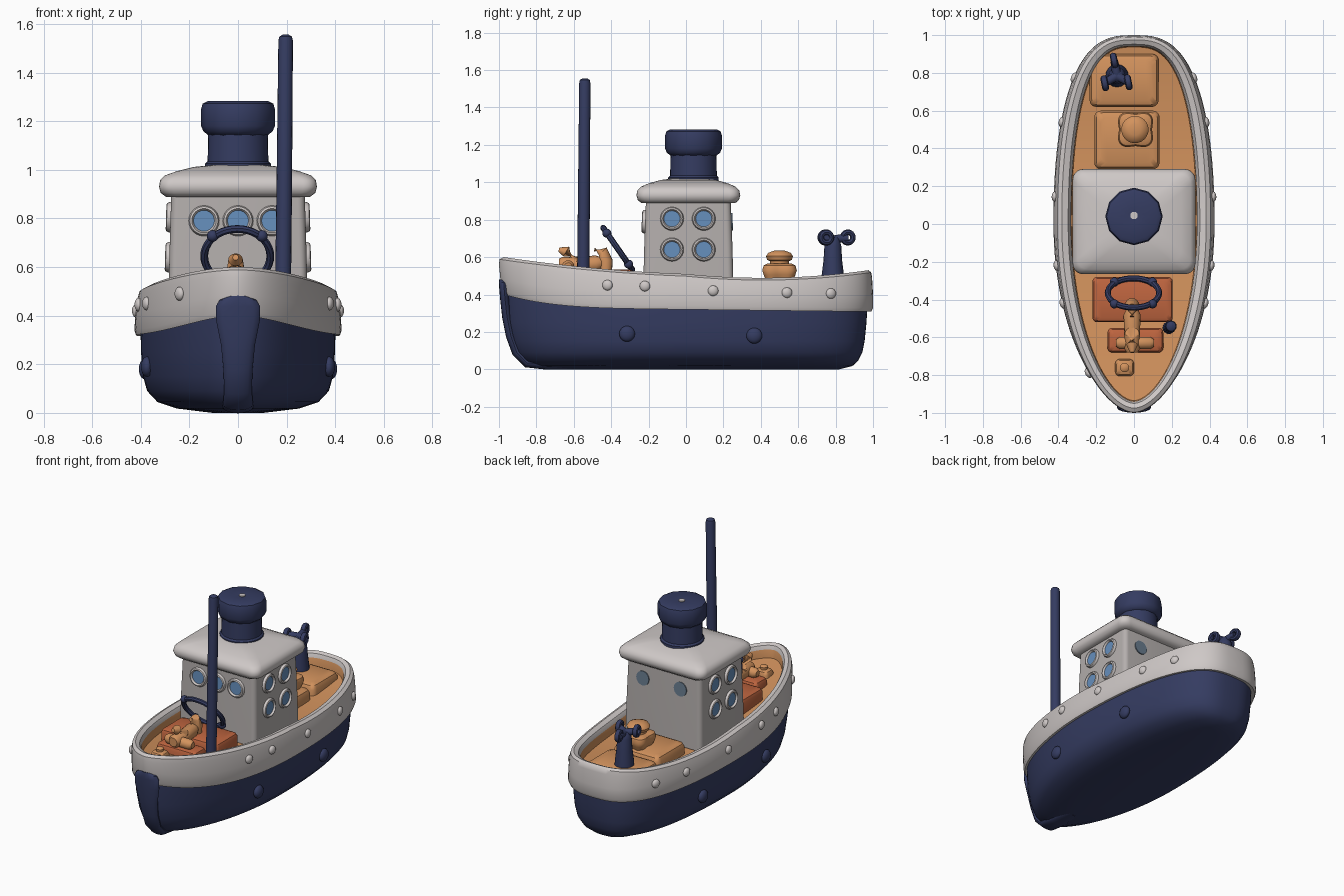
import bpy, bmesh, math
from mathutils import Matrix, Vector

if "Cube" in bpy.data.objects:
    bpy.data.objects.remove(bpy.data.objects["Cube"])


def material(name, r, g, b):
    m = bpy.data.materials.new(name)
    m.use_nodes = True
    m.diffuse_color = (r, g, b, 1)
    m.node_tree.nodes["Principled BSDF"].inputs["Base Color"].default_value = (r, g, b, 1)
    return m


NAVY = material("navy", .035, .045, .12)
WHITE = material("warm white", .62, .58, .57)
WALL = material("wall grey", .46, .43, .42)
TAN = material("tan", .65, .29, .11)
RUST = material("rust orange", .52, .13, .05)
GLASS = material("window blue", .13, .27, .5)
SLATE = material("slate blue", .14, .2, .27)


def finish(name, bm, mats, matrix=None):
    if matrix:
        bm.transform(matrix)
    bmesh.ops.recalc_face_normals(bm, faces=bm.faces)
    mesh = bpy.data.meshes.new(name)
    bm.to_mesh(mesh)
    bm.free()
    for m in mats:
        mesh.materials.append(m)
    ob = bpy.data.objects.new(name, mesh)
    bpy.context.collection.objects.link(ob)
    bpy.ops.object.select_all(action='DESELECT')
    ob.select_set(True)
    bpy.context.view_layer.objects.active = ob
    bpy.ops.object.shade_smooth_by_angle(angle=math.radians(42))
    return ob


def loft(name, rings, mats, index=lambda band: 0, matrix=None, closed=False):
    """Skin closed rings; end caps unless the loft itself is closed."""
    bm = bmesh.new()
    vs = [[bm.verts.new(p) for p in ring] for ring in rings]
    n = len(vs[0])
    pairs = list(zip(vs, vs[1:])) + ([(vs[-1], vs[0])] if closed else [])
    for k, (a, b) in enumerate(pairs):
        for i in range(n):
            j = (i + 1) % n
            bm.faces.new((a[i], a[j], b[j], b[i])).material_index = index(k)
    for k, ring in (() if closed else ((0, vs[0]), (len(pairs) - 1, vs[-1]))):
        for i in range(n // 2):  # strips across the ring
            quad = list(dict.fromkeys((ring[i], ring[i + 1], ring[-i - 1], ring[-i])))
            if len(quad) > 2:
                bm.faces.new(quad).material_index = index(k)
    return finish(name, bm, mats, matrix)


def circle(r, z, n, lobes=0):
    return [((r + lobes * math.cos(8 * math.pi * i / n)) * math.cos(math.tau * i / n),
             (r + lobes * math.cos(8 * math.pi * i / n)) * math.sin(math.tau * i / n), z)
            for i in range(n)]


def lathe(name, profile, place, mat, n=32, direction=(0, 0, 1), closed=False):
    turn = Vector((0, 0, 1)).rotation_difference(Vector(direction)).to_matrix().to_4x4()
    return loft(name, [circle(r, z, n) for r, z in profile], [mat],
                matrix=Matrix.Translation(place) @ turn, closed=closed)


def rounded(hx, hy, r, z, cx=0, cy=0, steps=5):
    pts = []
    for q, (sx, sy) in enumerate(((1, 1), (-1, 1), (-1, -1), (1, -1))):
        for i in range(steps + 1):
            a = math.pi / 2 * (q + i / steps)
            pts.append((cx + sx * (hx - r) + r * math.cos(a), cy + sy * (hy - r) + r * math.sin(a), z))
    return pts


def block(name, x0, x1, y0, y1, z0, z1, mat, b=.025):
    hx, hy, c = (x1 - x0) / 2, (y1 - y0) / 2, ((x0 + x1) / 2, (y0 + y1) / 2)
    return loft(name, [rounded(hx - d, hy - d, b, z, *c) for d, z in
                       ((0, z0), (0, z1 - b), (b * .3, z1 - b * .3), (b, z1))], [mat])


def knob(name, place, r, mat, scale=(1, 1, 1), angle=0):
    bm = bmesh.new()
    bmesh.ops.create_uvsphere(bm, u_segments=20, v_segments=12, radius=r)
    return finish(name, bm, [mat], Matrix.Translation(place) @ Matrix.Rotation(angle, 4, 'Z')
                  @ Matrix.Diagonal((*scale, 1)))


def tube(name, stations, mat, flat=None, n=16):
    """Tapered tube through (x, y, z, radius); flat limits depth in the yz plane."""
    pts = [Vector(s[:3]) for s in stations]
    rings = []
    for i, s in enumerate(stations):
        t = (pts[min(i + 1, len(pts) - 1)] - pts[max(i - 1, 0)]).normalized()
        u = Vector((1, 0, 0)) if flat else t.orthogonal().normalized()
        v = t.cross(u).normalized()
        d = min(flat or s[3], s[3])
        rings.append([pts[i] + u * s[3] * math.cos(math.tau * k / n) + v * d * math.sin(math.tau * k / n)
                      for k in range(n)])
    return loft(name, rings, [mat])


# Hull plan and sheer lines
def half_width(y):
    y = max(-1, min(1, y))
    return .42 * ((1 - y * y) ** .57 if y < 0 else (1 - y ** 2.3) ** .35)


def rim_z(y):
    return .51 - .035 * y + .055 * y * y if y < 0 else .51 - .1 * y + .12 * y * y


def band_z(y):
    return .32 - .012 * y + (.068 * y ** 4 if y < 0 else 0)


def hull_ring(wide, bow, stern, z, n=112):
    ring = []
    for i in range(n):
        t = math.tau * i / n
        y = -math.cos(t)
        x = half_width(y) * (1 if t < math.pi else -1)
        ring.append((x * wide, y * (bow if y < 0 else stern), z(y) if callable(z) else z))
    return ring


def above(line, d):
    return lambda y: line(y) + d


hull_sections = [(.25, .60, .82, 0), (.60, .80, .89, .018), (.79, .87, .92, .045), (.89, .905, .943, .09),
                 (.93, .93, .955, .15), (.95, .955, .965, .25), (.955, .965, .97, above(band_z, .03))]
loft("hull", [hull_ring(*s) for s in hull_sections], [NAVY])
band_sections = [(.94, .955, .96, above(band_z, .005)), (1.0, .975, .99, band_z), (1.015, .985, 1, above(band_z, .02)),
                 (1.005, .993, 1, above(band_z, .09)), (.985, 1, .995, above(rim_z, -.04)),
                 (.965, .997, .99, above(rim_z, -.012)), (.91, .975, .975, rim_z),
                 (.83, .95, .952, above(rim_z, -.01)), (.795, .94, .942, above(rim_z, -.035)),
                 (.785, .935, .937, above(rim_z, -.09))]
loft("bulwark_and_deck", [hull_ring(*s) for s in band_sections], [WHITE, TAN], lambda k: int(k == 8))

# Bow post wrapping under the keel
tube("bow_post", [(0, -.972, .478, .04), (0, -.974, .465, .075), (0, -.973, .44, .09), (0, -.968, .38, .09),
                  (0, -.957, .28, .07), (0, -.937, .18, .06), (0, -.905, .09, .057), (0, -.85, .035, .062),
                  (0, -.75, .025, .065), (0, -.6, .024, .05)], NAVY, flat=.026)

# Rivets on the bulwark and bosses on the hull
for side in (1, -1):
    for y, z in ((-.42, .45), (-.22, .445), (.145, .42), (.54, .41), (.775, .405)) + (((-.79, .49),) if side < 0 else ()):
        slope = (half_width(y + .02) - half_width(y - .02)) / .04
        knob("bulwark_rivet", (side * half_width(y) * 1.002, y, z), .028, WHITE, (.6, 1, 1),
             -side * math.atan(slope))
    for y, z in ((-.315, .19), (.365, .18)):
        knob("hull_boss", (side * half_width(y) * .945, y, z), .042, NAVY, (.6, 1, 1))

# Cabin and roof
CY = .0125
loft("cabin", [rounded(hx, hy, .03, z, 0, CY) for hx, hy, z in
               ((.287, .242, .41), (.282, .236, .65), (.274, .226, .92))], [WALL])
loft("cabin_roof", [rounded(hx, hy, .055, z, 0, CY) for hx, hy, z in
                    ((.26, .21, .89), (.295, .25, .888), (.318, .27, .905), (.325, .278, .93), (.32, .272, .957),
                     (.30, .252, .977), (.25, .21, .995), (.18, .15, 1.012), (.10, .09, 1.02))], [WHITE])


# Round windows
def window(place, direction, glass, framed=True):
    lathe("window_glass", [(.047, -.01), (.047, .006)], place, glass, 24, direction)
    if framed:
        lathe("window_frame", [(.043, -.012), (.043, .009), (.05, .018), (.058, .015), (.063, .004), (.063, -.012)],
              place, WHITE, 24, direction, closed=True)


for x in (-.14, 0, .14):
    window((x, CY - .231, .79), (0, -1, .05), GLASS)
for x in (-.13, .15):
    window((x, CY + .231, .79), (0, 1, .05), SLATE, False)
for side in (1, -1):
    for y in (-.075, .095):
        for z in (.64, .805):
            window((side * (.282 if z < .7 else .278), y, z), (side, 0, .03), GLASS)

# Funnel
lathe("funnel", [(.135, .99), (.135, 1.025), (.125, 1.035), (.122, 1.16)], (0, .04, 0), NAVY)
lathe("funnel_cap", [(.12, 1.14), (.142, 1.158), (.152, 1.18), (.152, 1.25), (.145, 1.272), (.125, 1.282), (.03, 1.276)],
      (0, .04, 0), NAVY, 12)
lathe("funnel_vent", [(.02, 1.27), (.02, 1.281)], (0, .045, 0), WHITE, 12)

# Mast
tube("mast", [(.184, -.55, .42, .033), (.19, -.546, .9, .032), (.196, -.541, 1.53, .03), (.196, -.541, 1.548, .026),
              (.196, -.541, 1.556, .012)], NAVY)

# Tilted steering wheel ring with grips
normal = Vector((0, -.82, -.57))
lathe("wheel_ring", [(.136 + .016 * math.cos(a * math.pi / 4), .016 * math.sin(a * math.pi / 4)) for a in range(8)],
      (-.003, -.365, .645), NAVY, 40, normal, closed=True)
for a in range(4):
    c, s = math.cos(math.pi * (a + .5) / 2), math.sin(math.pi * (a + .5) / 2)
    knob("wheel_grip", (-.003 + .143 * c, -.365 + .082 * s, .645 - .117 * s), .024, NAVY)

# Deck boxes and hatches
block("front_box", -.22, .205, -.52, -.28, .42, .535, RUST)
block("forward_step", -.14, .155, -.68, -.55, .42, .525, RUST)
block("rear_hatch", -.235, .13, .62, .90, .38, .48, TAN, .035)
block("middle_hatch", -.21, .135, .29, .60, .38, .48, TAN, .035)

# Bow winch with curled horns
tube("winch_barrel", [(-.01, -.68, .56, .03), (-.01, -.66, .56, .042), (-.01, -.57, .555, .042),
                      (-.01, -.48, .565, .045), (-.01, -.45, .57, .03)], TAN)
tube("winch_crossbar", [(-.095, -.63, .55, .02), (-.075, -.63, .55, .033), (.085, -.63, .55, .033),
                        (.105, -.63, .55, .02)], TAN)
for tip, bend, root in ((-.68, -.64, -.58), (-.49, -.445, -.43)):
    tube("winch_horn", [(-.01, tip, .64, .012), (-.01, bend, .63, .03), (-.01, root, .58, .038),
                        (-.01, root, .53, .035)], TAN)
block("bow_cleat", -.10, 0, -.805, -.715, .45, .525, TAN, .025)
lathe("bow_cleat_pin", [(.022, .51), (.025, .54), (.015, .548)], (-.05, -.76, 0), TAN, 12)

# Lobed bollard on the middle hatch
loft("bollard_base", [circle(r, z, 48, .012) for r, z in ((.07, .46), (.092, .505), (.1, .53), (.092, .555), (.07, .565))],
     [TAN], matrix=Matrix.Translation((.008, .50, 0)) @ Matrix.Rotation(math.pi / 4, 4, 'Z'))
lathe("bollard_cap", [(.05, .55), (.05, .578), (.066, .585), (.072, .605), (.06, .623), (.03, .634)],
      (.005, .50, 0), TAN)

# Stern post with three looped arms
lathe("stern_post", [(.062, .43), (.06, .5), (.05, .58), (.045, .66), (.035, .7), (.015, .715)], (-.09, .785, 0), NAVY, 16)
for x, y in ((-.105, .865), (-.155, .745), (-.03, .75)):
    tube("stern_arm", [(-.09, .785, .69, .025), ((x - .09) / 2, (y + .785) / 2, .70, .022), (x, y, .70, .02)], NAVY)
    lathe("stern_loop", [(.028 + .015 * math.cos(a * math.pi / 4), .018 * math.sin(a * math.pi / 4)) for a in range(8)],
          (x, y, .705), NAVY, 20, (1, .2, 0), closed=True)
